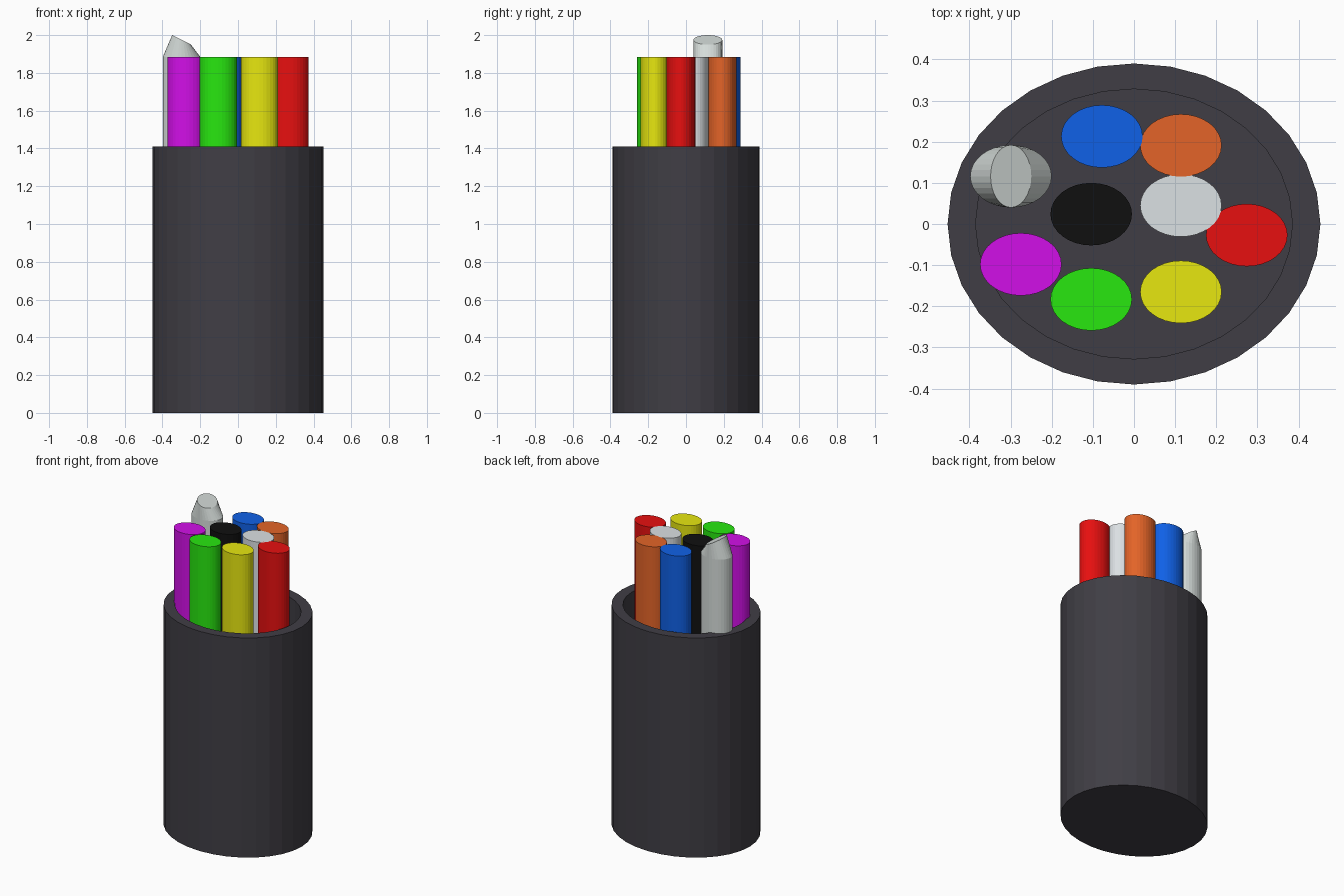
import bpy, bmesh, math

if "Cube" in bpy.data.objects:
    bpy.data.objects.remove(bpy.data.objects["Cube"])

SIDES = 32


def material(name, rgb):
    m = bpy.data.materials.new(name)
    m.diffuse_color = (*rgb, 1)
    m.use_nodes = True
    m.node_tree.nodes["Principled BSDF"].inputs["Base Color"].default_value = m.diffuse_color
    return m


def loft(name, rings, mat):
    """Elliptical rings (cx, cy, rx, ry, z, tilt) joined by walls and capped.
    tilt raises the ring towards -x by that amount at its edge."""
    bm = bmesh.new()
    loops = []
    for cx, cy, rx, ry, z, tilt in rings:
        loop = []
        for i in range(SIDES):
            a = 2 * math.pi * i / SIDES
            c, s = math.cos(a), math.sin(a)
            loop.append(bm.verts.new((cx + rx * c, cy + ry * s, z - tilt * c)))
        loops.append(loop)
    for lo, hi in zip(loops, loops[1:]):
        for i in range(SIDES):
            j = (i + 1) % SIDES
            bm.faces.new((lo[i], lo[j], hi[j], hi[i]))
    bm.faces.new(loops[0][::-1])
    bm.faces.new(loops[-1])
    bmesh.ops.recalc_face_normals(bm, faces=bm.faces)
    me = bpy.data.meshes.new(name)
    bm.to_mesh(me)
    bm.free()
    me.materials.append(mat)
    ob = bpy.data.objects.new(name, me)
    bpy.context.collection.objects.link(ob)
    return ob


# Cup: outer wall, rim, inner wall, floor
CUP_H, FLOOR, PEN_TOP = 1.41, 0.07, 1.885
loft("cup", [(0, 0, 0.453, 0.39, 0, 0),
             (0, 0, 0.453, 0.39, CUP_H, 0),
             (0, 0, 0.385, 0.328, CUP_H, 0),
             (0, 0, 0.385, 0.328, FLOOR, 0)],
     material("charcoal", (0.051, 0.048, 0.059)))

# Flat-topped pens
RX, RY = 0.099, 0.076
pens = [
    ("blue", -0.078, 0.213, (0.005, 0.12, 0.8)),
    ("orange", 0.114, 0.191, (0.77, 0.127, 0.021)),
    ("white", 0.114, 0.045, (0.71, 0.75, 0.77)),
    ("red", 0.274, -0.027, (0.8, 0.005, 0.005)),
    ("yellow", 0.114, -0.165, (0.8, 0.8, 0.005)),
    ("green", -0.104, -0.183, (0.021, 0.8, 0.005)),
    ("magenta", -0.275, -0.098, (0.64, 0.005, 0.8)),
    ("black", -0.104, 0.024, (0.005, 0.005, 0.005)),
]
for colour, x, y, rgb in pens:
    loft(colour + "_pen", [(x, y, RX, RY, FLOOR, 0), (x, y, RX, RY, PEN_TOP, 0)],
         material(colour, rgb))

# Marker with a slanted chisel tip
mx, my = -0.299, 0.116
loft("chisel_marker", [(mx, my, RX, RY, FLOOR, 0),
                       (mx, my, RX, RY, PEN_TOP, 0),
                       (mx, my, RX / 2, RY, 1.975, 0.025)],
     material("light grey", (0.67, 0.72, 0.70)))
